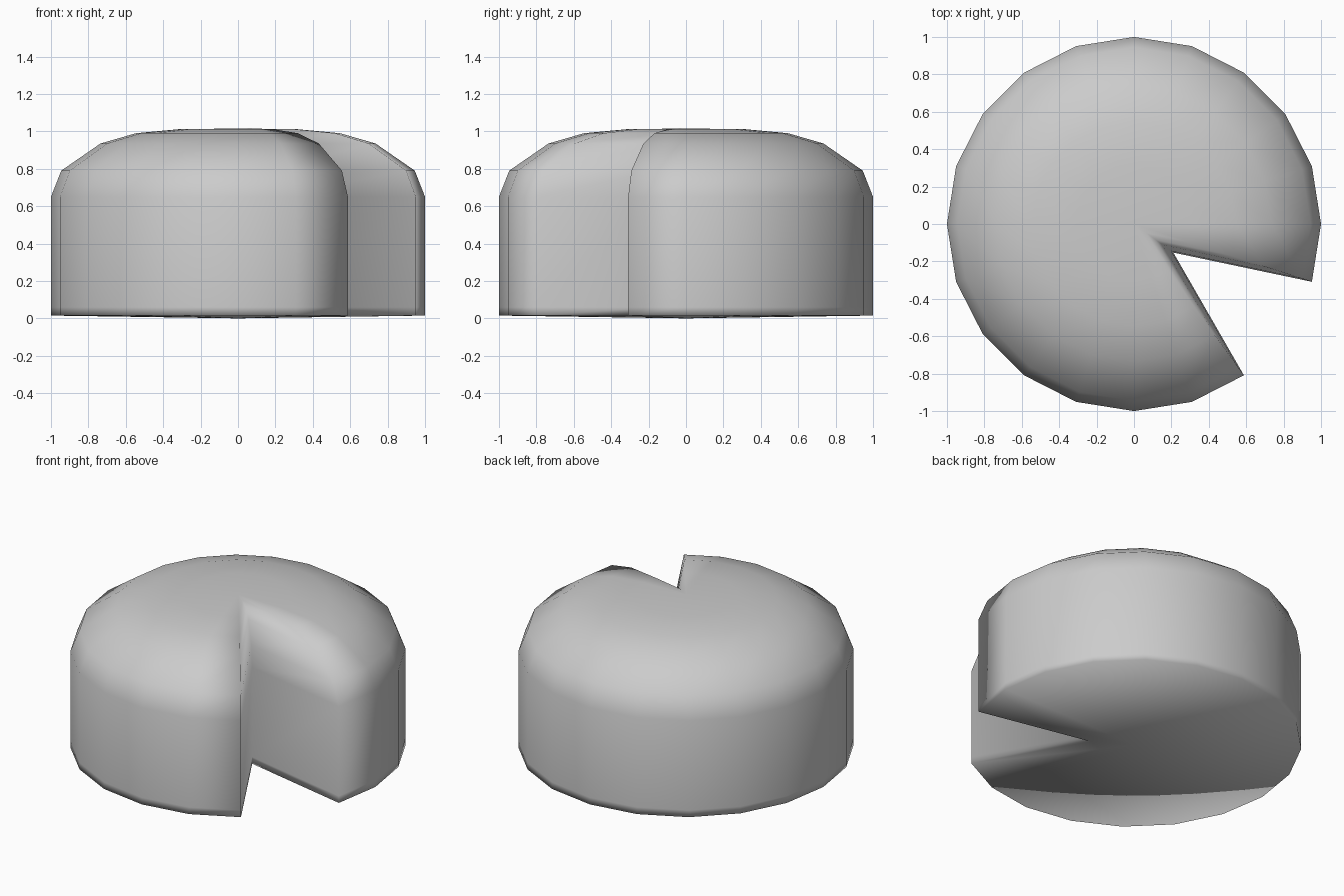
import bpy, bmesh, math

if "Cube" in bpy.data.objects:
    bpy.data.objects.remove(bpy.data.objects["Cube"])

SIDES = 20
NOTCH_ANGLE = 324      # the one column pulled inwards to open the wedge
NOTCH_SCALE = 0.26
PROFILE = [(1.0, 0.015), (1.0, 0.06), (1.0, 0.65), (0.945, 0.79),
           (0.735, 0.935), (0.545, 0.99), (0.31, 1.012)]

bm = bmesh.new()


def ring(radius, z):
    verts = []
    for i in range(SIDES):
        deg = i * 360 / SIDES
        r = radius * (NOTCH_SCALE if round(deg) == NOTCH_ANGLE else 1)
        a = math.radians(deg)
        verts.append(bm.verts.new((r * math.cos(a), r * math.sin(a), z)))
    return verts


# Side wall and rounded shoulder
rings = [ring(r, z) for r, z in PROFILE]
for low, high in zip(rings, rings[1:]):
    for i in range(SIDES):
        j = (i + 1) % SIDES
        bm.faces.new((low[i], low[j], high[j], high[i]))

# Top and bottom fans
top = bm.verts.new((0, 0, 1.015))
bottom = bm.verts.new((0, 0, 0))
for i in range(SIDES):
    j = (i + 1) % SIDES
    bm.faces.new((rings[-1][i], rings[-1][j], top))
    bm.faces.new((rings[0][j], rings[0][i], bottom))

# Smooth all over, including the wedge edges
bmesh.ops.recalc_face_normals(bm, faces=bm.faces)
for f in bm.faces:
    f.smooth = True

mesh = bpy.data.meshes.new("notched_round_body")
bm.to_mesh(mesh)
bm.free()
body = bpy.data.objects.new("notched_round_body", mesh)
bpy.context.collection.objects.link(body)
